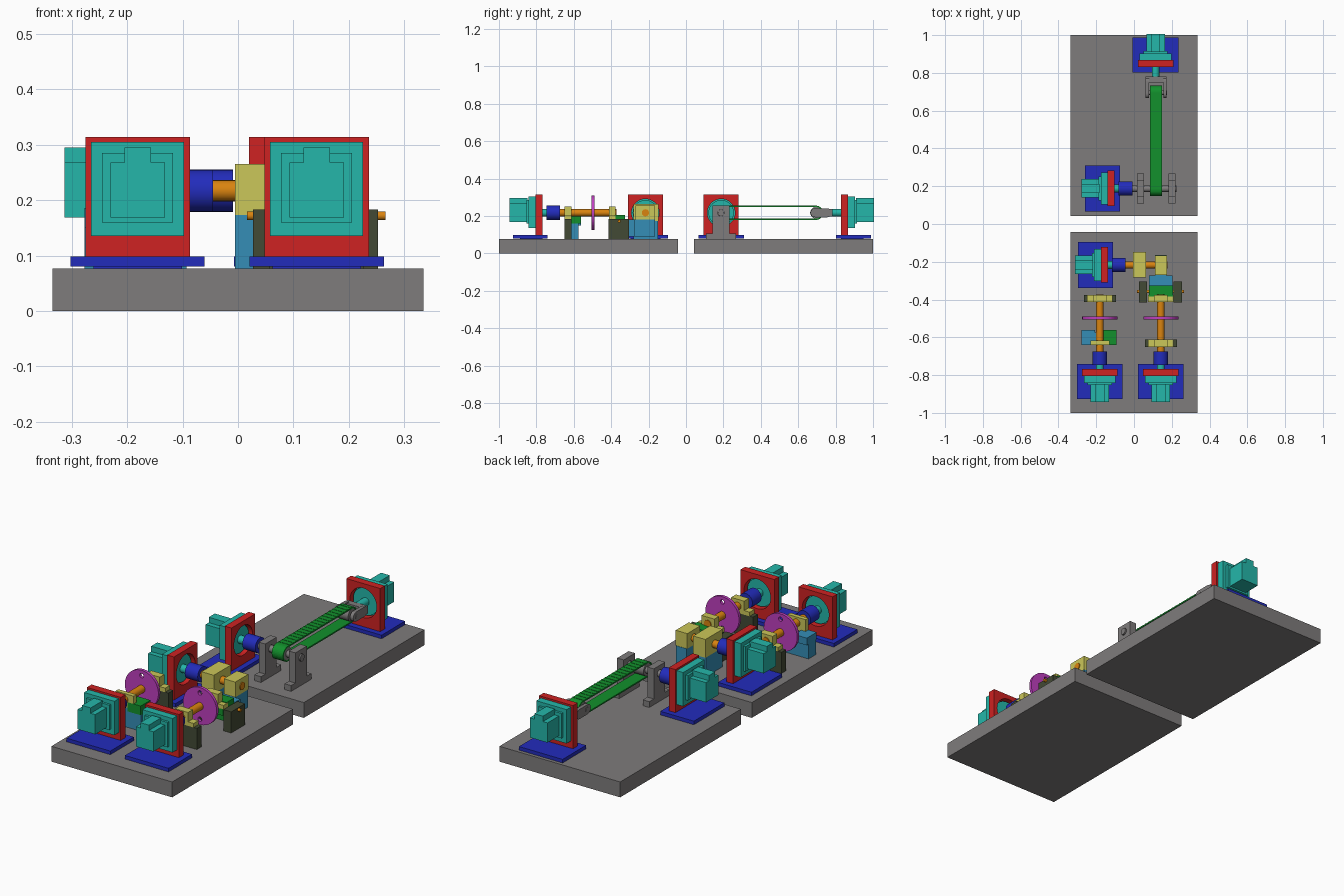
import bpy, bmesh, math
from mathutils import Matrix

if "Cube" in bpy.data.objects:
    bpy.data.objects.remove(bpy.data.objects["Cube"])

COL = {
    "grey": (0.21, 0.20, 0.20), "teal": (0.018, 0.47, 0.40), "red": (0.62, 0.016, 0.016),
    "blue": (0.016, 0.025, 0.50), "yellow": (0.60, 0.57, 0.10), "orange": (0.70, 0.23, 0.005),
    "magenta": (0.52, 0.05, 0.52), "green": (0.006, 0.28, 0.025),
    "steel_blue": (0.035, 0.27, 0.47), "dark_olive": (0.055, 0.068, 0.035),
}
MATS = {}
for n, c in COL.items():
    MATS[n] = bpy.data.materials.new(n)
    MATS[n].diffuse_color = (*c, 1)
Z = 0.217          # shaft height
TOP = 0.077        # top of the base plates
ID = Matrix()


def add(name, bm, mat, M=ID):
    bmesh.ops.transform(bm, matrix=M, verts=bm.verts)
    bmesh.ops.recalc_face_normals(bm, faces=bm.faces)
    me = bpy.data.meshes.new(name)
    bm.to_mesh(me)
    bm.free()
    me.materials.append(MATS[mat])
    ob = bpy.data.objects.new(name, me)
    bpy.context.collection.objects.link(ob)
    return ob


def box(name, x0, x1, y0, y1, z0, z1, mat, M=ID):
    bm = bmesh.new()
    bmesh.ops.create_cube(bm, size=1)
    T = Matrix.Translation(((x0+x1)/2, (y0+y1)/2, (z0+z1)/2))
    bmesh.ops.transform(bm, matrix=T @ Matrix.Diagonal((x1-x0, y1-y0, z1-z0, 1)), verts=bm.verts)
    return add(name, bm, mat, M)


def rod(name, axis, a, b, p, r, mat, M=ID, seg=40):
    """Cylinder from a to b along x or y; p is the other ground coordinate and height."""
    bm = bmesh.new()
    bmesh.ops.create_cone(bm, cap_ends=True, segments=seg, radius1=r, radius2=r, depth=b-a)
    if axis == 'x':
        T = Matrix.Translation(((a+b)/2, *p)) @ Matrix.Rotation(math.pi/2, 4, 'Y')
    else:
        T = Matrix.Translation((p[0], (a+b)/2, p[1])) @ Matrix.Rotation(math.pi/2, 4, 'X')
    for f in bm.faces:
        f.smooth = len(f.verts) == 4
    for e in bm.edges:
        e.smooth = all(len(f.verts) == 4 for f in e.link_faces)
    bmesh.ops.transform(bm, matrix=T, verts=bm.verts)
    return add(name, bm, mat, M)


def circle(cx, cy, r, n=40):
    return [(cx + r*math.cos(2*math.pi*i/n), cy + r*math.sin(2*math.pi*i/n)) for i in range(n)]


def rect(a0, a1, b0, b1):
    return [(a0, b0), (a1, b0), (a1, b1), (a0, b1)]


def stadium(a0, a1, b, r, n=16):
    return ([(a1 + r*math.sin(math.pi*i/n), b - r*math.cos(math.pi*i/n)) for i in range(n+1)] +
            [(a0 - r*math.sin(math.pi*i/n), b + r*math.cos(math.pi*i/n)) for i in range(n+1)])


def plate(name, axis, loops, t0, t1, mat, M=ID):
    """Filled profile with holes, upright, extruded along x or y."""
    cu = bpy.data.curves.new(name, 'CURVE')
    cu.dimensions, cu.fill_mode, cu.extrude = '2D', 'BOTH', (t1-t0)/2
    for pts in loops:
        s = cu.splines.new('POLY')
        s.points.add(len(pts)-1)
        for p, q in zip(s.points, pts):
            p.co = (*q, 0, 1)
        s.use_cyclic_u = True
    ob = bpy.data.objects.new(name + "_profile", cu)
    bpy.context.collection.objects.link(ob)
    me = bpy.data.meshes.new_from_object(ob)
    bm = bmesh.new()
    bm.from_mesh(me)
    bpy.data.objects.remove(ob)
    bpy.data.meshes.remove(me)
    bmesh.ops.remove_doubles(bm, verts=bm.verts, dist=1e-5)
    for f in bm.faces:
        f.smooth = False
    m = (t0+t1)/2
    for v in bm.verts:
        a, b, t = v.co
        v.co = (t+m, a, b) if axis == 'x' else (a, t+m, b)
    return add(name, bm, mat, M)


def motor(n, x, y, turn, coupled=True):
    """Motor with its shaft pointing along local +x; origin on the frame's front face."""
    M = Matrix.Translation((x, y, 0)) @ Matrix.Rotation(math.radians(turn), 4, 'Z')
    box(n+"_pad", -0.12, 0.0, -0.08, 0.08, TOP, 0.081, "blue", M)
    box(n+"_foot", -0.158, 0.028, -0.121, 0.121, 0.08, 0.098, "blue", M)
    plate(n+"_frame", 'x', [rect(-0.094, 0.094, 0.097, 0.314), circle(0, Z, 0.074)],
          -0.037, 0, "red", M)
    rod(n+"_face_disc", 'x', -0.045, -0.018, (0, Z), 0.068, "teal", M)
    box(n+"_flange", -0.073, -0.037, -0.084, 0.084, 0.135, 0.305, "teal", M)
    box(n+"_collar", -0.085, -0.07, -0.064, 0.064, 0.16, 0.285, "teal", M)
    plate(n+"_body", 'x', [[(-0.049, 0.169), (0.049, 0.169), (0.049, 0.268), (0.024, 0.268),
                            (0.024, 0.295), (-0.024, 0.295), (-0.024, 0.268), (-0.049, 0.268)]],
          -0.175, -0.08, "teal", M)
    rod(n+"_shaft", 'x', -0.03, 0.05, (0, Z), 0.02, "teal", M)
    if coupled:
        rod(n+"_coupling", 'x', 0.021, 0.093, (0, Z), 0.038, "blue", M)


def bearing(n, x, y0, y1):
    """Pillow block bearing for a shaft along y."""
    plate(n, 'y', [[(x-0.067, 0.182), (x+0.067, 0.182), (x+0.067, 0.203), (x+0.036, 0.203),
                    (x+0.036, 0.25), (x-0.036, 0.25), (x-0.036, 0.203), (x-0.067, 0.203)]],
          y0, y1, "yellow")


# Base plates
box("front_base_plate", -0.335, 0.335, -1, -0.043, 0, TOP, "grey")
box("rear_base_plate", -0.335, 0.335, 0.043, 1, 0, TOP, "grey")

# Five motors
motor("left_motor", -0.181, -0.768, 90)
motor("right_motor", 0.142, -0.768, 90)
motor("cross_motor", -0.138, -0.217, 0)
motor("belt_drive_motor", -0.102, 0.188, 0)
motor("belt_end_motor", 0.114, 0.83, -90, False)

# Two shafts with flywheels
for side, x in (("left", -0.181), ("right", 0.142)):
    rod(side+"_shaft", 'y', -0.69, -0.372, (x, Z), 0.019, "orange")
    plate(side+"_flywheel", 'y', [circle(x, Z, 0.093, 56), circle(x, Z+0.066, 0.011, 16),
                                  circle(x, Z-0.066, 0.011, 16)], -0.505, -0.49, "magenta")
    bearing(side+"_rear_bearing", x, -0.413, -0.376)

# Left shaft supports
box("left_rear_support", -0.266, -0.096, -0.413, -0.376, TOP, 0.183, "dark_olive")
box("left_front_support", -0.277, -0.093, -0.635, -0.575, TOP, 0.18, "steel_blue")
box("left_support_block", -0.277, -0.206, -0.64, -0.562, 0.15, 0.186, "steel_blue")
box("right_support_block", -0.164, -0.092, -0.64, -0.562, 0.16, 0.206, "green")
plate("left_front_bearing", 'y', [rect(-0.231, -0.131, 0.178, 0.245)], -0.64, -0.618, "yellow")

# Right shaft supports with rocking block on a pin
box("right_front_support", 0.057, 0.227, -0.65, -0.612, TOP, 0.183, "dark_olive")
bearing("right_front_bearing", 0.142, -0.65, -0.612)
for x0 in (0.027, 0.21):
    box("rocker_post", x0, x0+0.043, -0.415, -0.305, TOP, 0.183, "dark_olive")
rod("rocker_pin", 'x', 0.016, 0.266, (-0.357, 0.172), 0.008, "orange", seg=20)
box("rocker_block", 0.079, 0.206, -0.385, -0.325, 0.11, 0.206, "green")
box("rocker_bearing_seat", 0.079, 0.206, -0.413, -0.385, 0.15, 0.183, "green")

# Cross shaft, gearbox and link
rod("cross_shaft", 'x', -0.06, 0.178, (-0.217, Z), 0.019, "orange")
box("gearbox", -0.005, 0.063, -0.282, -0.147, 0.173, 0.265, "yellow")
box("gearbox_stand", -0.005, 0.063, -0.282, -0.15, TOP, 0.174, "steel_blue")
plate("crank_arm", 'x', [rect(-0.27, -0.167, 0.18, 0.256), circle(-0.217, Z, 0.019)],
      0.11, 0.174, "yellow")
box("link_stem", 0.112, 0.172, -0.28, -0.165, 0.09, 0.18, "steel_blue")
box("link_head", 0.08, 0.204, -0.33, -0.272, 0.09, 0.18, "steel_blue")

# Belt with rollers
plate("belt", 'x', [stadium(0.185, 0.695, Z, 0.038), stadium(0.185, 0.695, Z, 0.031)],
      0.084, 0.147, "green")
for k in range(18):
    y = 0.2 + k*0.0285
    box("belt_rib", 0.084, 0.147, y, y+0.006, Z+0.037, Z+0.0395, "green")
for n, y in (("drive", 0.185), ("end", 0.695)):
    rod(n+"_roller", 'x', 0.085, 0.146, (y, Z), 0.031, "grey")
rod("belt_axle", 'x', -0.03, 0.226, (0.187, Z), 0.017, "grey")

# Belt axle brackets
for x0 in (0.016, 0.183):
    plate("axle_bracket", 'x', [[(0.108, TOP), (0.268, TOP), (0.268, 0.106), (0.232, 0.106),
                                 (0.232, 0.257), (0.142, 0.257), (0.142, 0.106), (0.108, 0.106)],
                                circle(0.187, Z, 0.018)], x0, x0+0.036, "grey")

# Fork at the far end of the belt
for x0 in (0.062, 0.155):
    plate("fork_cheek", 'x', [stadium(0.69, 0.755, Z, 0.024)], x0, x0+0.018, "grey")
box("fork_bridge", 0.062, 0.173, 0.75, 0.782, Z-0.019, Z+0.019, "grey")
rod("fork_pin", 'x', 0.06, 0.175, (0.695, Z), 0.012, "grey", seg=24)

for m in bpy.data.materials:
    if m.users and not m.is_grease_pencil:
        m.use_nodes = True
        m.node_tree.nodes["Principled BSDF"].inputs["Base Color"].default_value = m.diffuse_color
